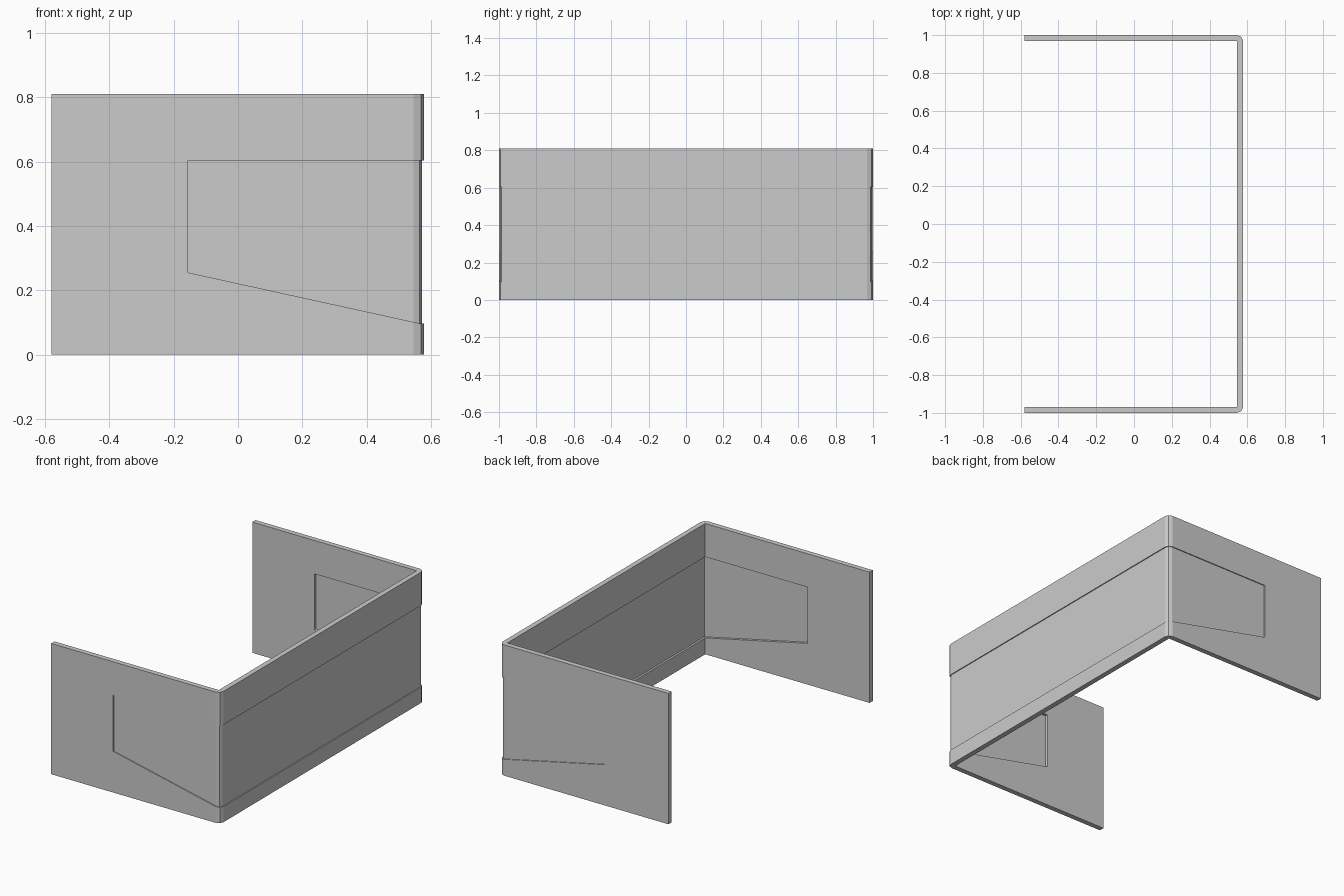
import bpy, bmesh, math

if "Cube" in bpy.data.objects:
    bpy.data.objects.remove(bpy.data.objects["Cube"])

X0, X1, Y1, H = -0.58, 0.578, 1.0, 0.81   # open end, closed end, half width, height
T = 0.032                                 # wall thickness


def prism(name, pts, vec):
    """Extrude a closed 3D outline along a vector."""
    bm = bmesh.new()
    face = bm.faces.new([bm.verts.new(p) for p in pts])
    ext = bmesh.ops.extrude_face_region(bm, geom=[face])
    bmesh.ops.translate(bm, vec=vec, verts=[v for v in ext["geom"] if isinstance(v, bmesh.types.BMVert)])
    bmesh.ops.recalc_face_normals(bm, faces=bm.faces)
    mesh = bpy.data.meshes.new(name)
    bm.to_mesh(mesh)
    bm.free()
    ob = bpy.data.objects.new(name, mesh)
    bpy.context.collection.objects.link(ob)
    return ob


def u_wall(name, start, out, inn, z0, z1):
    """U-shaped wall: outer face set in by out, inner face set in by inn."""
    c, r = T, T - out                     # corner centre offset and radius
    half = [(start, Y1 - out)]
    for i in range(3):                    # two-facet outer corner
        a = math.pi / 2 * (1 - i / 2)
        half.append((X1 - c + r * math.cos(a), Y1 - c + r * math.sin(a)))
    inner = [(X1 - inn, Y1 - inn), (start, Y1 - inn)]
    pts = half + [(x, -y) for x, y in reversed(half)]
    pts += [(x, -y) for x, y in reversed(inner)] + inner
    return prism(name, [(x, y, z0) for x, y in pts], (0, 0, z1 - z0))


def subtract(target, tool):
    mod = target.modifiers.new("cut", 'BOOLEAN')
    mod.operation, mod.solver, mod.object = 'DIFFERENCE', 'EXACT', tool
    bpy.context.view_layer.objects.active = target
    bpy.ops.object.modifier_apply(modifier=mod.name)
    bpy.data.objects.remove(tool)


# Full-thickness wrap-around wall
wall = u_wall("wraparound_wall", X0, 0, T, 0, H)

# Window outline with a sloping lower edge, running right round the wall
outline = [(-0.155, 0.255), (-0.155, 0.603), (0.8, 0.603), (0.8, 0.097), (0.565, 0.097)]
window = prism("window_cutter", [(x, -1.3, z) for x, z in outline], (0, 2.6, 0))

# Thin pane left inside the window, recessed on both faces
pane = u_wall("pane_core", -0.3, 0.006, 0.015, 0.03, 0.75)
subtract(window, pane)
subtract(wall, window)
